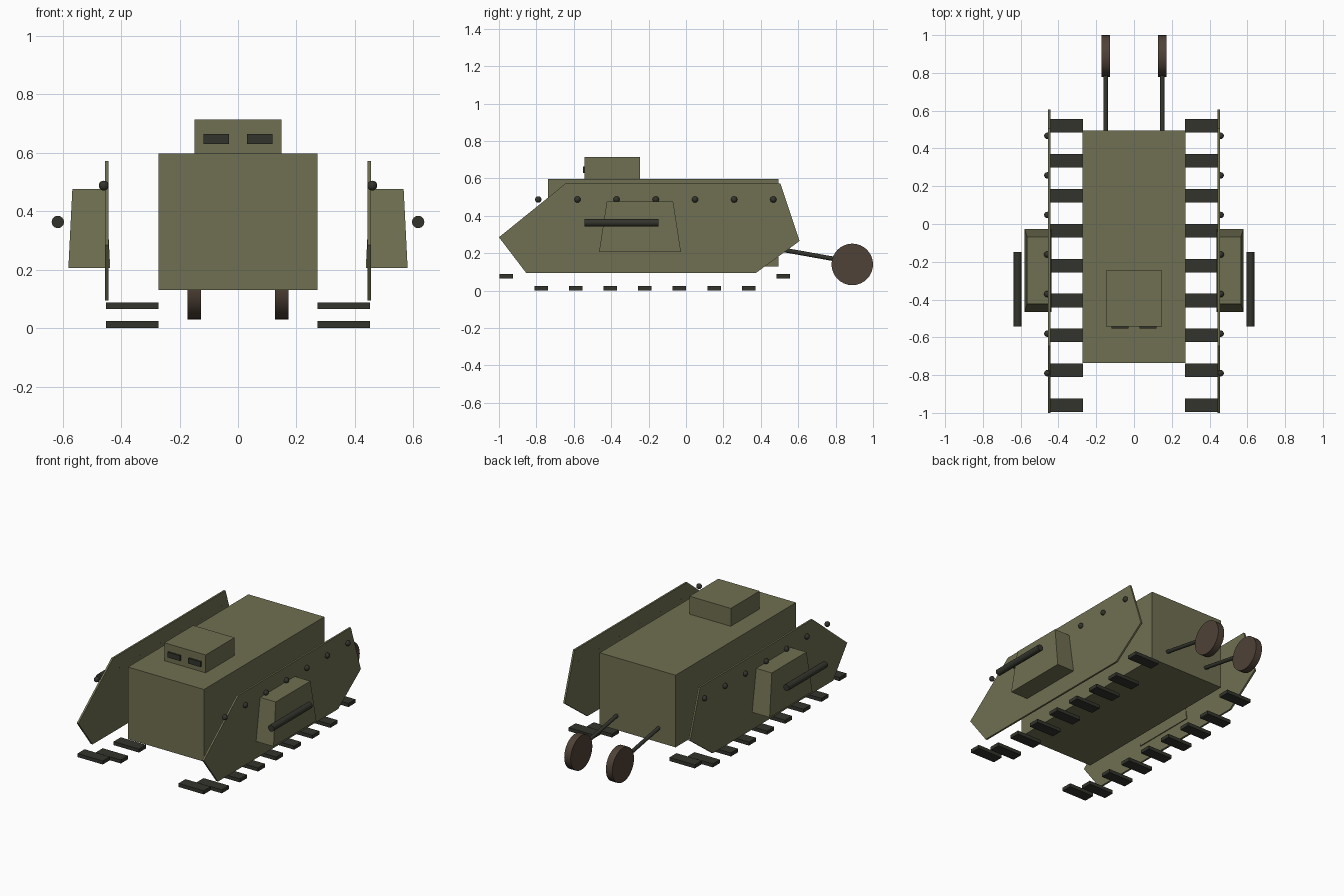
import bpy
import bmesh
import math
from mathutils import Vector

cube = bpy.data.objects.get("Cube")
if cube:
    bpy.data.objects.remove(cube, do_unlink=True)


def material(name, r, g, b):
    m = bpy.data.materials.new(name)
    m.use_nodes = True
    m.diffuse_color = (r, g, b, 1)
    bsdf = next(n for n in m.node_tree.nodes if n.type == 'BSDF_PRINCIPLED')
    bsdf.inputs["Base Color"].default_value = (r, g, b, 1)
    return m


OLIVE = material("olive paint", 0.16, 0.16, 0.085)
DARK = material("dark steel", 0.034, 0.034, 0.026)
BROWN = material("brown wood", 0.078, 0.054, 0.038)


def finish(name, bm, mat, smooth=False):
    bmesh.ops.recalc_face_normals(bm, faces=bm.faces)
    mesh = bpy.data.meshes.new(name)
    bm.to_mesh(mesh)
    bm.free()
    mesh.materials.append(mat)
    obj = bpy.data.objects.new(name, mesh)
    bpy.context.collection.objects.link(obj)
    if smooth:
        bpy.ops.object.select_all(action='DESELECT')
        obj.select_set(True)
        bpy.context.view_layer.objects.active = obj
        bpy.ops.object.shade_smooth_by_angle(angle=math.radians(40))
    return obj


def box(name, x, y, z, mat, taper=None):
    """Box from (min, max) ranges; taper scales the top face in x and y."""
    bm = bmesh.new()
    bmesh.ops.create_cube(bm, size=1)
    for v in bm.verts:
        tx, ty = taper if taper and v.co.z > 0 else (1, 1)
        v.co = [(a + b) / 2 + c * t * (b - a)
                for (a, b), c, t in zip((x, y, z), v.co, (tx, ty, 1))]
    return finish(name, bm, mat)


def rod(name, start, end, radius, mat, sides=24):
    """Cylinder running between two points."""
    a, b = Vector(start), Vector(end)
    bm = bmesh.new()
    bmesh.ops.create_cone(bm, cap_ends=True, segments=sides, radius1=radius,
                          radius2=radius, depth=(b - a).length)
    bm.transform((b - a).to_track_quat('Z', 'Y').to_matrix().to_4x4())
    bmesh.ops.translate(bm, verts=bm.verts, vec=(a + b) / 2)
    return finish(name, bm, mat, smooth=True)


def ball(name, centre, radius, mat):
    bm = bmesh.new()
    bmesh.ops.create_uvsphere(bm, u_segments=16, v_segments=10, radius=radius)
    bmesh.ops.translate(bm, verts=bm.verts, vec=centre)
    return finish(name, bm, mat, smooth=True)


def plate(name, outline, x0, x1, mat):
    """Outline in the yz plane, extruded along x."""
    bm = bmesh.new()
    face = bm.faces.new([bm.verts.new((x0, y, z)) for y, z in outline])
    ext = bmesh.ops.extrude_face_region(bm, geom=[face])["geom"]
    verts = [g for g in ext if isinstance(g, bmesh.types.BMVert)]
    bmesh.ops.translate(bm, verts=verts, vec=(x1 - x0, 0, 0))
    return finish(name, bm, mat)


# Hull and cupola
box("hull", (-0.272, 0.272), (-0.737, 0.495), (0.13, 0.597), OLIVE)
box("cupola", (-0.148, 0.148), (-0.542, -0.247), (0.59, 0.713), OLIVE)

ARMOUR = [(-1.0, 0.285), (-0.645, 0.572), (0.505, 0.572),
          (0.607, 0.265), (0.375, 0.095), (-0.855, 0.095)]

for side, s in (("left", 1), ("right", -1)):
    def span(a, b):
        return tuple(sorted((s * a, s * b)))

    # Vision slit
    box(f"{side}_vision_slit", span(0.03, 0.118), (-0.552, -0.535),
        (0.63, 0.664), DARK)

    # Side armour with a row of rivets
    plate(f"{side}_side_armour", ARMOUR, s * 0.443, s * 0.455, OLIVE)
    for i in range(7):
        ball(f"{side}_rivet_{i + 1}", (s * 0.459, -0.79 + 0.2095 * i, 0.487),
             0.017, DARK)

    # Gun sponson and barrel
    box(f"{side}_sponson", span(0.437, 0.58), (-0.465, -0.027),
        (0.206, 0.475), OLIVE, taper=(0.81, 0.81))
    rod(f"{side}_gun_barrel", (s * 0.616, -0.542, 0.363),
        (s * 0.616, -0.147, 0.363), 0.021, DARK)

    # Track shoes, the end ones raised
    for i in range(9):
        y = -0.96 + 0.185 * i
        z = 0.065 if i in (0, 8) else 0.001
        box(f"{side}_track_shoe_{i + 1}", span(0.271, 0.452),
            (y - 0.036, y + 0.036), (z, z + 0.023), DARK)

    # Trailing steering wheel on its arm
    rod(f"{side}_tail_arm", (s * 0.15, 0.44, 0.232), (s * 0.15, 0.888, 0.152),
        0.012, DARK, 12)
    rod(f"{side}_tail_wheel", (s * 0.126, 0.889, 0.14),
        (s * 0.172, 0.889, 0.14), 0.111, BROWN, 32)
